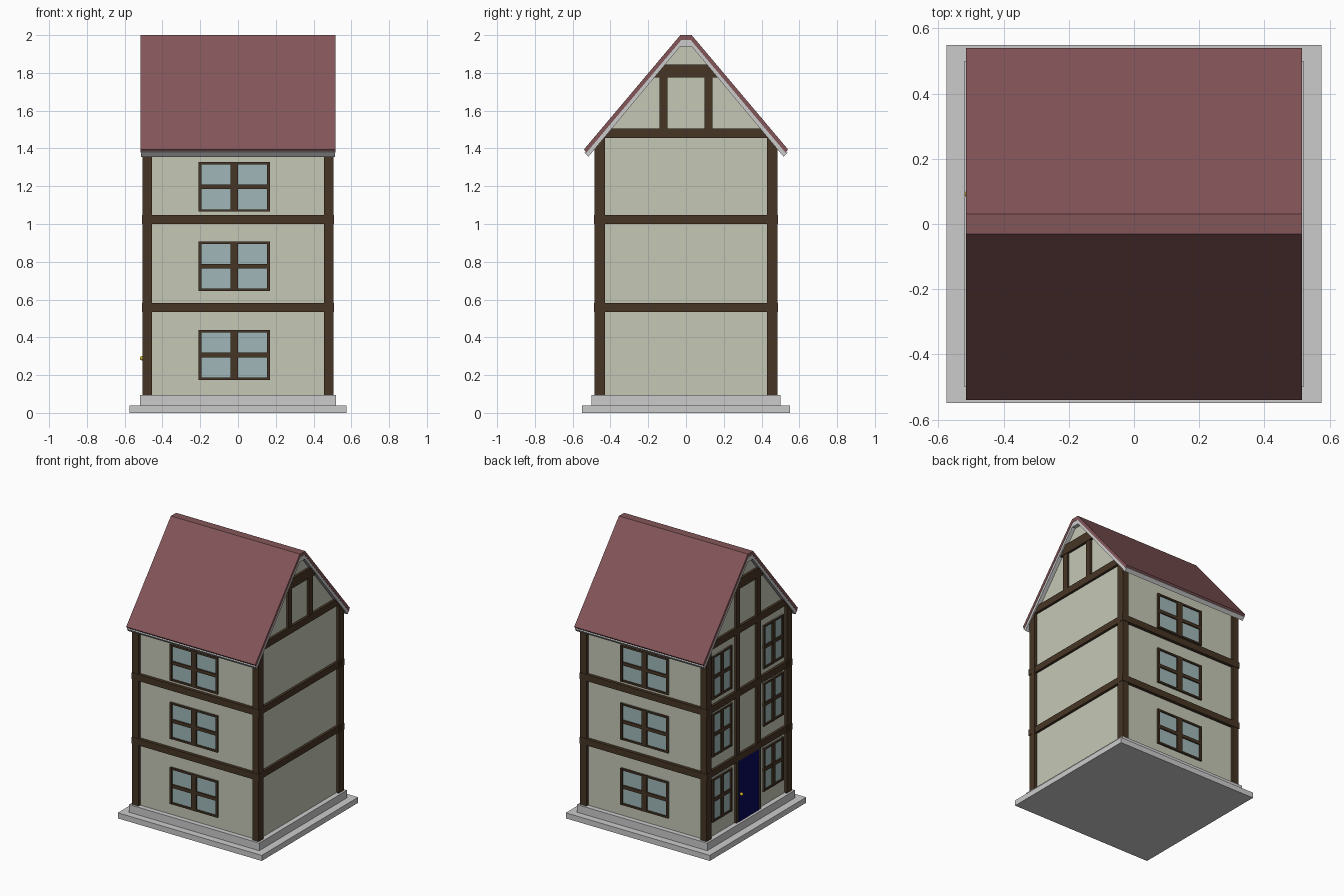
import bpy, bmesh

if "Cube" in bpy.data.objects:
    bpy.data.objects.remove(bpy.data.objects["Cube"])


def material(name, rgb):
    m = bpy.data.materials.new(name)
    m.diffuse_color = (*rgb, 1)
    m.use_nodes = True
    m.node_tree.nodes["Principled BSDF"].inputs["Base Color"].default_value = m.diffuse_color
    return m


PLASTER = material("plaster", (0.56, 0.58, 0.47))
TIMBER = material("timber", (0.062, 0.036, 0.018))
TILE = material("tile", (0.23, 0.092, 0.1))
GLASS = material("glass", (0.35, 0.47, 0.48))
BLUE = material("door_blue", (0.003, 0.003, 0.11))
BRASS = material("brass", (0.7, 0.5, 0.03))


def prism(name, profile, x0, x1, mat=None):
    """Extrude a closed (y, z) profile from x0 to x1."""
    bm = bmesh.new()
    face = bm.faces.new([bm.verts.new((x0, y, z)) for y, z in profile])
    ext = bmesh.ops.extrude_face_region(bm, geom=[face])
    moved = [v for v in ext["geom"] if isinstance(v, bmesh.types.BMVert)]
    bmesh.ops.translate(bm, verts=moved, vec=(x1 - x0, 0, 0))
    bmesh.ops.recalc_face_normals(bm, faces=bm.faces)
    mesh = bpy.data.meshes.new(name)
    bm.to_mesh(mesh)
    bm.free()
    ob = bpy.data.objects.new(name, mesh)
    bpy.context.collection.objects.link(ob)
    if mat:
        mesh.materials.append(mat)
    return ob


def box(name, x, y, z, mat=None):
    """Box from three (low, high) ranges."""
    return prism(name, [(y[0], z[0]), (y[1], z[0]), (y[1], z[1]), (y[0], z[1])],
                 x[0], x[1], mat)


def mirrored(half):
    """Complete a right-hand half profile with its mirror in y."""
    return half + [(-y, z) for y, z in reversed(half)]


WX, WY = 0.485, 0.465        # wall half sizes
PX, PY = 0.505, 0.485        # outer half sizes at the timbers


def under_roof(z):
    """Half width of the gable at height z."""
    return 0.03 + (1.94 - z) / 1.194


# stepped stone base
box("base_step", (-0.575, 0.575), (-0.55, 0.55), (0, 0.04))
box("plinth", (-0.52, 0.52), (-0.50, 0.50), (0.04, 0.095))

# walls with gables
prism("walls", mirrored([(WY, 0.095), (WY, 1.425), (0.03, 1.945)]), -WX, WX, PLASTER)

# roof: tiles over grey boarding
prism("roof_tiles", [(0.54, 1.395), (0.03, 2.0), (-0.03, 2.0), (-0.54, 1.395),
                     (-0.527, 1.378), (-0.025, 1.974), (0.025, 1.974), (0.527, 1.378)],
      -0.515, 0.515, TILE)
prism("roof_boards", [(0.537, 1.378), (0.532, 1.384), (0.025, 1.976), (-0.025, 1.976),
                      (-0.532, 1.384), (-0.537, 1.378), (-0.517, 1.356), (-0.03, 1.94),
                      (0.03, 1.94), (0.517, 1.356)], -0.513, 0.513)

# corner posts
for sx in (-1, 1):
    for sy in (-1, 1):
        prof = [(0.43 * sy, 0.095), (PY * sy, 0.095), (PY * sy, 1.4), (0.43 * sy, 1.46)]
        prism("corner_post", prof, 0.455 * sx, PX * sx, TIMBER)

# floor beams around the house
for z in ((0.535, 0.582), (1.0, 1.047)):
    for s in (-1, 1):
        box("floor_beam_long", (-0.508, 0.508), sorted((0.455 * s, 0.488 * s)), z, TIMBER)
        box("floor_beam_side", sorted((0.47 * s, 0.503 * s)), (-0.48, 0.48), z, TIMBER)

# gable timbers
for s in (-1, 1):
    for name, z0, z1 in (("gable_beam", 1.455, 1.505), ("collar_beam", 1.775, 1.845)):
        prism(name, mirrored([(under_roof(z0), z0), (under_roof(z1), z1)]),
              0.47 * s, 0.503 * s, TIMBER)
    # studs reach the ground on the door side only
    low = 0.095 if s < 0 else 1.5
    for t in (-1, 1):
        box("gable_stud", sorted((0.47 * s, 0.5 * s)), sorted((0.097 * t, 0.14 * t)),
            (low, 1.78), TIMBER)


def window(place, u0, u1, z0, z1, mull, trans):
    """Four-pane window; place(name, (u0, u1), (d0, d1), z, mat) maps it to a wall."""
    uc, zc, f = (u0 + u1) / 2, (z0 + z1) / 2, 0.016
    place("window_glass", (u0, u1), (-0.01, 0.004), (z0, z1), GLASS)
    d = (-0.01, 0.014)
    for u in ((u0, u0 + f), (uc - mull / 2, uc + mull / 2), (u1 - f, u1)):
        place("window_upright", u, d, (z0, z1), TIMBER)
    for z in ((z0, z0 + f * 0.8), (zc - trans / 2, zc + trans / 2), (z1 - f * 0.8, z1)):
        place("window_rail", (u0, u1), (d[0], d[1] - 0.001), z, TIMBER)


def front(name, u, d, z, mat):
    box(name, u, (-WY - d[1], -WY - d[0]), z, mat)


def back(name, u, d, z, mat):
    box(name, u, (WY + d[0], WY + d[1]), z, mat)


def left(name, u, d, z, mat):
    box(name, (-WX - d[1], -WX - d[0]), u, z, mat)


# windows on each floor
for z in (0.175, 0.645, 1.065):
    window(front, -0.21, 0.17, z, z + 0.263, 0.042, 0.024)
    window(back, -0.19, 0.19, z, z + 0.263, 0.042, 0.024)
for z in (0.2, 0.67, 1.085):
    for u in ((0.18, 0.405), (-0.405, -0.18)):
        window(left, *u, z, z + 0.31, 0.03, 0.024)

# door with knob
left("door", (-0.115, 0.115), (-0.01, 0.017), (0.095, 0.535), BLUE)
bpy.ops.mesh.primitive_uv_sphere_add(segments=12, ring_count=8, radius=0.012,
                                     location=(-0.508, 0.092, 0.29))
knob = bpy.context.object
knob.name = "door_knob"
knob.data.materials.append(BRASS)
bpy.ops.object.shade_smooth_by_angle()
